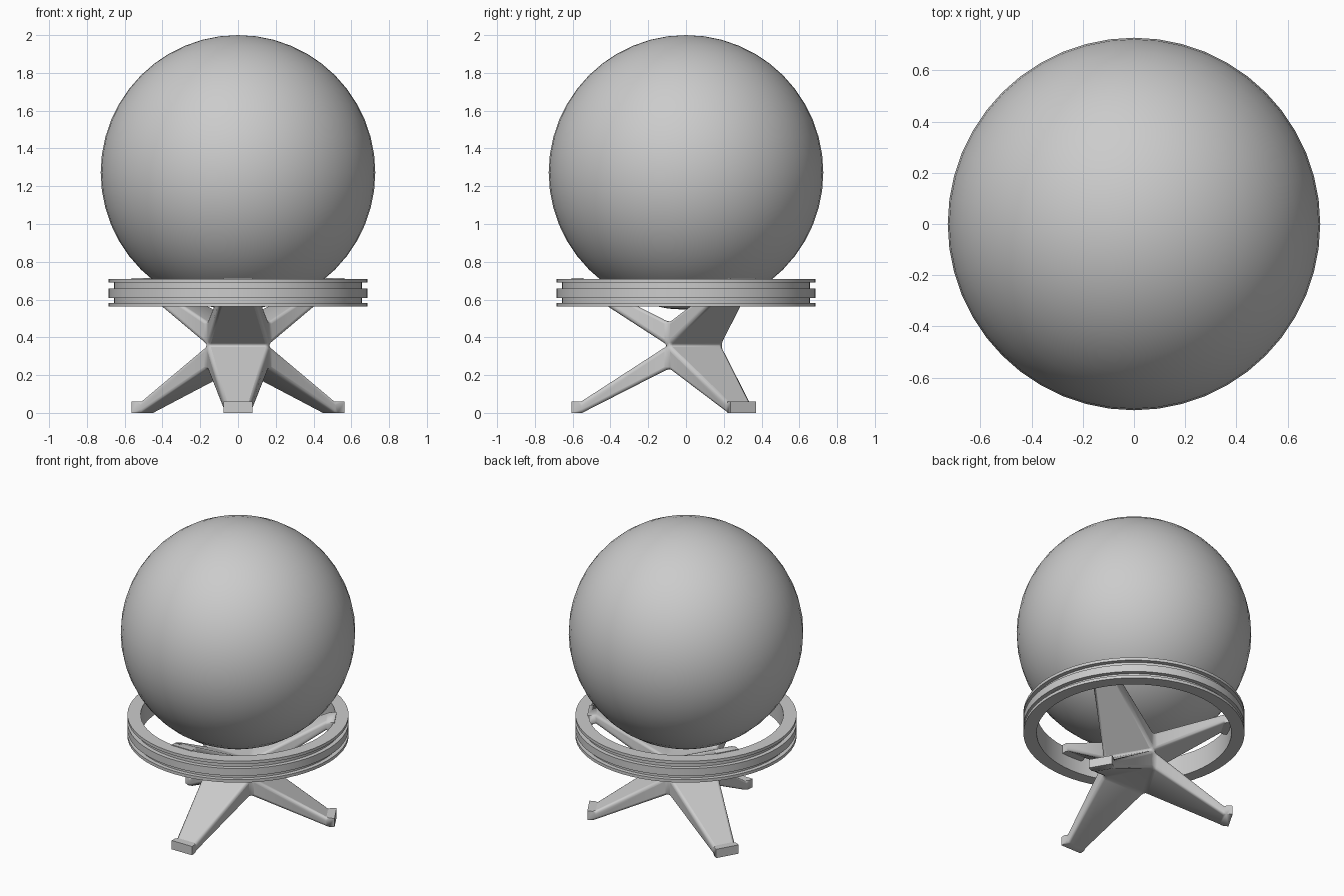
import bpy, bmesh, math
from mathutils import Vector

if "Cube" in bpy.data.objects:
    bpy.data.objects.remove(bpy.data.objects["Cube"])


def make_object(name, bm, angle):
    bmesh.ops.recalc_face_normals(bm, faces=bm.faces)
    mesh = bpy.data.meshes.new(name)
    bm.to_mesh(mesh)
    bm.free()
    obj = bpy.data.objects.new(name, mesh)
    bpy.context.collection.objects.link(obj)
    bpy.ops.object.select_all(action='DESELECT')
    obj.select_set(True)
    bpy.context.view_layer.objects.active = obj
    bpy.ops.object.shade_smooth_by_angle(angle=math.radians(angle))
    return obj


# Globe ball
bm = bmesh.new()
bmesh.ops.create_uvsphere(bm, u_segments=48, v_segments=24, radius=0.727)
globe = make_object("globe_ball", bm, 60)
globe.location.z = 1.273

# Support ring: grooved profile (radius, height) swept round z
profile = [(0.603, 0.563), (0.685, 0.563), (0.685, 0.583), (0.657, 0.583),
           (0.657, 0.609), (0.685, 0.609), (0.685, 0.659), (0.657, 0.659),
           (0.657, 0.690), (0.685, 0.690), (0.685, 0.710), (0.603, 0.710)]
SEG = 64
bm = bmesh.new()
rings = []
for i in range(SEG):
    a = 2 * math.pi * i / SEG
    rings.append([bm.verts.new((r * math.cos(a), r * math.sin(a), z)) for r, z in profile])
for i in range(SEG):
    p, q = rings[i], rings[(i + 1) % SEG]
    for j in range(len(profile)):
        k = (j + 1) % len(profile)
        bm.faces.new((p[j], p[k], q[k], q[j]))
make_object("support_ring", bm, 30)

# Stand: three legs and three mirrored arms joined at a triangular hub
WAIST = 0.3575
# leg side outline: (radius, height, half width), hub top round to hub underside
outline = [(0.095, WAIST, 0.165), (0.555, 0.06, 0.075), (0.607, 0.06, 0.077),
           (0.607, 0.0, 0.077), (0.55, 0.0, 0.072), (0.095, 0.232, 0.165)]
bm = bmesh.new()
for flip in (False, True):
    for n in range(3):
        a = math.radians(-90 + 120 * n)
        out = Vector((math.cos(a), math.sin(a), 0))
        side = Vector((-math.sin(a), math.cos(a), 0))
        loops = []
        for s in (-1, 1):
            loop = []
            for r, z, w in outline:
                co = out * r + side * (w * s)
                co.z = 2 * WAIST - z if flip else z
                loop.append(bm.verts.new(co))
            loops.append(loop)
        left, right = loops
        for j in range(5):
            bm.faces.new((left[j], left[j + 1], right[j + 1], right[j]))
        for loop in loops:
            bm.faces.new((loop[0], loop[1], loop[4], loop[5]))
            bm.faces.new((loop[1], loop[2], loop[3], loop[4]))
    # Hub cap
    z = 2 * WAIST - 0.232 if flip else 0.232
    bm.faces.new([bm.verts.new((0.19 * math.cos(math.radians(t)),
                                0.19 * math.sin(math.radians(t)), z))
                  for t in (-30, 90, 210)])
bmesh.ops.remove_doubles(bm, verts=bm.verts, dist=0.003)
# Soften edges near the hub, keep feet crisp
weight = bm.edges.layers.float.new("bevel_weight_edge")
for e in bm.edges:
    if min(v.co.xy.length for v in e.verts) < 0.3:
        e[weight] = 1.0
stand = make_object("stand_legs", bm, 30)
bevel = stand.modifiers.new("soft_edges", 'BEVEL')
bevel.limit_method = 'WEIGHT'
bevel.width = 0.018
bevel.segments = 3
